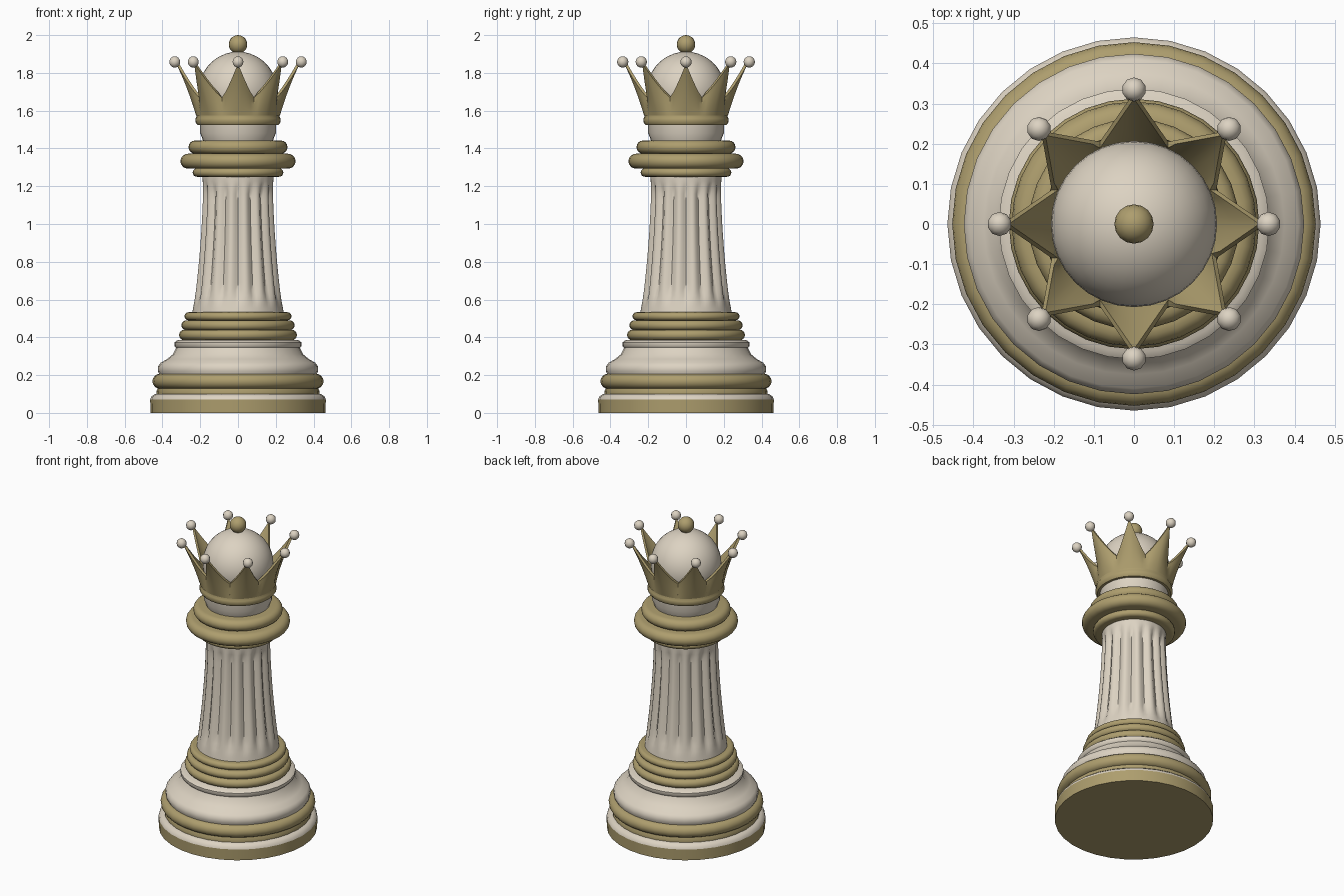
import bpy, bmesh, math
from mathutils import Vector

cube = bpy.data.objects.get("Cube")
if cube:
    bpy.data.objects.remove(cube)


def material(name, color):
    m = bpy.data.materials.new(name)
    m.use_nodes = True
    m.diffuse_color = color
    m.node_tree.nodes["Principled BSDF"].inputs["Base Color"].default_value = color
    return m


CREAM = material("cream", (0.72, 0.65, 0.54, 1))
GOLD = material("antique gold", (0.42, 0.34, 0.155, 1))
TAU = math.tau


def finish(bm, name, mat, angle=50):
    bmesh.ops.recalc_face_normals(bm, faces=bm.faces)
    mesh = bpy.data.meshes.new(name)
    bm.to_mesh(mesh)
    bm.free()
    obj = bpy.data.objects.new(name, mesh)
    bpy.context.collection.objects.link(obj)
    mesh.materials.append(mat)
    bpy.ops.object.select_all(action='DESELECT')
    obj.select_set(True)
    bpy.context.view_layer.objects.active = obj
    bpy.ops.object.shade_smooth_by_angle(angle=math.radians(angle))
    return obj


def skin(rows, name, mat, cap=False, angle=50):
    """Join closed rows of points into a surface."""
    bm = bmesh.new()
    rings = [[bm.verts.new(p) for p in row] for row in rows]
    n = len(rings[0])
    for a, b in zip(rings, rings[1:]):
        for i in range(n):
            j = (i + 1) % n
            bm.faces.new((a[i], a[j], b[j], b[i]))
    if cap:
        bm.faces.new(rings[0])
        bm.faces.new(rings[-1])
    return finish(bm, name, mat, angle)


def polar(r, a, z):
    return Vector((r * math.cos(a), r * math.sin(a), z))


def lathe(name, profile, mat, cap=True, segs=32):
    rows = [[polar(r, TAU * i / segs, z) for i in range(segs)] for r, z in profile]
    return skin(rows, name, mat, cap)


def collar(name, z0, z1, r):
    """Flat ring with a half-round outer edge."""
    h = (z1 - z0) / 2
    arc = [(r - h + h * math.cos(t), (z0 + z1) / 2 + h * math.sin(t))
           for t in (math.pi * (k / 8 - 0.5) for k in range(9))]
    return lathe(name, [(r - 0.15, z0)] + arc + [(r - 0.15, z1)], GOLD)


def ball(name, r, loc, mat, u, v):
    bm = bmesh.new()
    bmesh.ops.create_uvsphere(bm, u_segments=u, v_segments=v, radius=r)
    bmesh.ops.translate(bm, verts=bm.verts, vec=loc)
    return finish(bm, name, mat)


# Foot and stepped base
lathe("foot", [(0.463, 0), (0.465, 0.07)], GOLD)
lathe("foot_trim", [(0.465, 0.07), (0.46, 0.085), (0.44, 0.1)], CREAM)
lathe("foot_step", [(0.43, 0.095), (0.432, 0.115), (0.42, 0.14)], GOLD)
collar("base_collar", 0.128, 0.207, 0.453)
lathe("base_bell", [(0.41, 0.19), (0.424, 0.22), (0.424, 0.245), (0.41, 0.265),
                    (0.375, 0.285), (0.345, 0.31), (0.328, 0.345), (0.337, 0.355),
                    (0.337, 0.373), (0.32, 0.385)], CREAM)

# Rings around the lower shaft and the neck
collar("lower_ring_wide", 0.385, 0.44, 0.312)
collar("lower_ring_middle", 0.438, 0.49, 0.3)
collar("lower_ring_narrow", 0.49, 0.533, 0.283)
collar("neck_ring_narrow", 1.25, 1.295, 0.24)
collar("neck_ring_wide", 1.293, 1.372, 0.305)
collar("neck_ring_upper", 1.372, 1.442, 0.262)

# Fluted shaft
FLUTES, COLS, STEPS = 16, 96, 22
rows = []
for k in range(STEPS + 1):
    t = k / STEPS
    z = 0.52 + 0.74 * t
    radius = 0.187 + 0.056 * (1 - t) ** 1.8
    fade = max(0, min(1, (z - 0.57) / 0.07, (1.22 - z) / 0.05))
    rows.append([polar(radius - 0.02 * fade * (0.5 + 0.5 * math.cos(FLUTES * TAU * i / COLS)) ** 1.5,
                       TAU * i / COLS, z) for i in range(COLS)])
skin(rows, "fluted_shaft", CREAM, True)

# Neck, dome and finial
lathe("neck", [(0.18, 1.42), (0.188, 1.45), (0.2, 1.48), (0.2, 1.56)], CREAM)
ball("dome", 0.207, (0, 0, 1.705), CREAM, 32, 20)
ball("finial", 0.049, (0, 0, 1.951), GOLD, 16, 10)
lathe("finial_stem", [(0.03, 1.89), (0.024, 1.92)], GOLD, segs=12)

# Crown band
lathe("crown_band", [(0.195, 1.525), (0.215, 1.525), (0.226, 1.54), (0.224, 1.56),
                     (0.219, 1.57), (0.223, 1.6), (0.2, 1.6)], GOLD)

# Crown wall: eight points leaning outward, star shaped in plan
POINTS, SUB = 8, 5
HALF = TAU / POINTS / 2
outer, inner = [], []
for i in range(POINTS * 2 * SUB):
    a = HALF * i / SUB
    near = round(a / (2 * HALF))
    tip_a = near * 2 * HALF
    side = 1 if a >= tip_a else -1
    s = 1 - abs(a - tip_a) / HALF
    valley = polar(0.222, tip_a + side * HALF, 1.67)
    tip = polar(0.328, tip_a, 1.85)
    top = valley.lerp(tip, s)
    top.z = 1.67 + 0.18 * s ** 1.2
    base = polar(0.222, a, 1.575)
    column = []
    for k in range(6):
        t = k / 5
        p = base.lerp(top, t)
        pull = 1 - 0.1 * s * t * (1 - t)
        column.append(Vector((p.x * pull, p.y * pull, p.z)))
    outer.append(column)
    lip = top - polar(0.016, tip_a, 0)
    inner.append([lip, lip.lerp(polar(0.2, a, 1.63), 0.5), polar(0.2, a, 1.63)])
columns = [o + n for o, n in zip(outer, inner)]
skin([list(row) for row in zip(*columns)], "crown", GOLD, angle=40)

# Small beads on the crown points
for k in range(POINTS):
    ball("crown_bead", 0.03, polar(0.335, TAU * k / POINTS, 1.858), CREAM, 10, 8)
